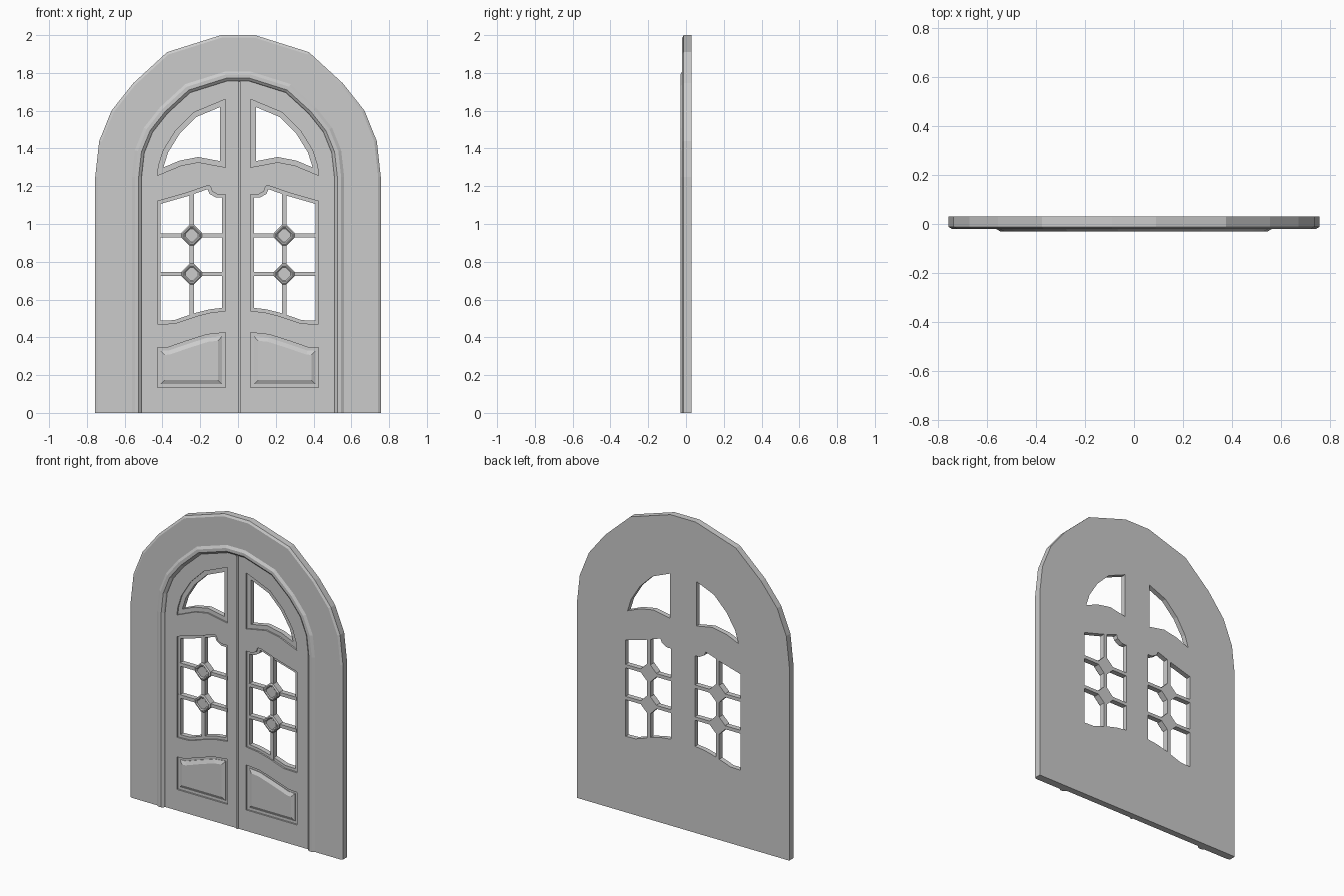
import bpy, bmesh
from mathutils import Vector

cube = bpy.data.objects.get("Cube")
if cube:
    bpy.data.objects.remove(cube, do_unlink=True)

stone = bpy.data.materials.new("plain_grey")
stone.use_nodes = True
GREY = (0.6, 0.6, 0.6, 1)
stone.diffuse_color = GREY
stone.node_tree.nodes["Principled BSDF"].inputs["Base Color"].default_value = GREY

SPRING = 1.25                 # height where the arch begins
BACK, FLOOR, FACE = 0.03, -0.002, -0.012   # depth layers of the door leaves


def finish(name, bm, mirror=False):
    bmesh.ops.recalc_face_normals(bm, faces=bm.faces)
    mesh = bpy.data.meshes.new(name)
    bm.to_mesh(mesh)
    bm.free()
    mesh.materials.append(stone)
    ob = bpy.data.objects.new(name, mesh)
    bpy.context.collection.objects.link(ob)
    if mirror:
        mod = ob.modifiers.new("mirror", "MIRROR")
        mod.use_mirror_merge = False
    return ob


def ring(bm, pts, y):
    return [bm.verts.new((x, y, z)) for x, z in pts]


def skin(bm, a, b):
    n = len(a)
    for i in range(n):
        j = (i + 1) % n
        bm.faces.new((a[i], a[j], b[j], b[i]))


def slab(name, loops, y0, y1):
    """Flat plate; the first loop is the outline, the others are holes."""
    bm = bmesh.new()
    caps = ([], [])
    for pts in loops:
        rings = [ring(bm, pts, y) for y in (y0, y1)]
        skin(bm, *rings)
        for cap, r in zip(caps, rings):
            cap += [bm.edges.get((r[i - 1], r[i])) for i in range(len(r))]
    for cap in caps:
        bmesh.ops.triangle_fill(bm, edges=cap, use_beauty=True, normal=(0, -1, 0))
    return finish(name, bm, True)


def loft(name, layers):
    """Stack of matching outlines at given depths, closed at both ends."""
    bm = bmesh.new()
    rings = [ring(bm, pts, y) for pts, y in layers]
    for a, b in zip(rings, rings[1:]):
        skin(bm, a, b)
    bm.faces.new(rings[0])
    bm.faces.new(rings[-1])
    return finish(name, bm, True)


def inset(pts, d):
    """Move each side of a counter-clockwise outline inward by d."""
    out = []
    for i, p in enumerate(pts):
        a, p, b = Vector(pts[i - 1]), Vector(p), Vector(pts[(i + 1) % len(pts)])
        u, v = (p - a).normalized(), (b - p).normalized()
        n, m = Vector((-u.y, u.x)), Vector((-v.y, v.x))
        out.append(tuple(p + (n + m) * d / (1 + n.dot(m))))
    return out


def rect(x0, x1, z0, z1):
    return [(x0, z0), (x1, z0), (x1, z1), (x0, z1)]


# Half arch of unit half-width, from the springing up to the crown
ARCH = [(1, 0), (.972, .25), (.886, .463), (.734, .655), (.496, .873), (.119, .992)]


def half_arch(w):
    return [(w, 0)] + [(x * w, SPRING + z * w) for x, z in ARCH]


# Surround with chamfered rim and raised trim, swept round the arch
bm = bmesh.new()
profile = [(.756, BACK), (.756, -.012), (.742, -.02), (.562, -.02), (.546, -.03),
           (.526, -.03), (.514, -.02), (.51, FACE), (.51, BACK)]
rows = []
for w, y in profile:
    half = half_arch(w)
    rows.append(ring(bm, half + [(-x, z) for x, z in reversed(half)], y))
for i in range(len(rows)):
    a, b = rows[i - 1], rows[i]
    for j in range(len(a) - 1):
        bm.faces.new((a[j], a[j + 1], b[j + 1], b[j]))
bm.faces.new([r[0] for r in rows])
bm.faces.new([r[-1] for r in rows])
finish("arched_surround", bm)

# Outlines cut in one leaf, counter-clockwise
top_light = [(.067, 1.30), (.21, 1.327), (.30, 1.31), (.427, 1.257), (.42, 1.31),
             (.395, 1.39), (.33, 1.495), (.235, 1.59), (.067, 1.66)]
main_light = [(.067, .54), (.15, .53), (.22, .512), (.335, .473), (.427, .47),
              (.427, 1.12), (.27, 1.165), (.17, 1.2), (.147, 1.2), (.137, 1.172),
              (.11, 1.157), (.067, 1.157)]
low_panel = [(.067, .135), (.427, .135), (.427, .345), (.37, .347), (.275, .38),
             (.165, .415), (.067, .425)]

# Door leaves: recessed backing plus a thinner face layer with wider cut-outs
leaf = [(0, 0)] + half_arch(.51) + [(0, SPRING + .992 * .51)]
slab("door_leaf_backing", [leaf, inset(top_light, .027), inset(main_light, .018)],
     FLOOR, BACK)
slab("door_leaf_face", [leaf, top_light, main_light, low_panel], FACE, FLOOR)

# Raised lower panels with bevelled edge
field = inset(low_panel, .017)
loft("lower_panel", [(field, FLOOR + .005), (field, FLOOR - .003),
                     (inset(field, .022), -.016)])

# Glazing bars and diamond bosses
MID = .245
bar_heights = (.735, .94)
slab("upright_bar", [rect(MID - .012, MID + .012, .49, 1.17)], FLOOR - .002, BACK)
for z in bar_heights:
    slab("cross_bar", [rect(.075, .42, z - .011, z + .011)], FLOOR - .002, BACK)

    def diamond(s):
        a, c = .055 * s, .012 * s
        return [(MID + x, z + h) for x, h in
                ((a, -c), (a, c), (c, a), (-c, a), (-a, c), (-a, -c), (-c, -a), (c, -a))]

    loft("diamond_boss", [(diamond(1), BACK), (diamond(1), -.01), (diamond(.86), -.017),
                          (diamond(.74), -.017), (diamond(.62), -.011)])

# Bead covering the meeting edge
bm = bmesh.new()
skin(bm, *[ring(bm, rect(0, .013, 0, SPRING + .505), y) for y in (FACE + .005, -.02)])
bmesh.ops.holes_fill(bm, edges=bm.edges)
finish("meeting_bead", bm)
